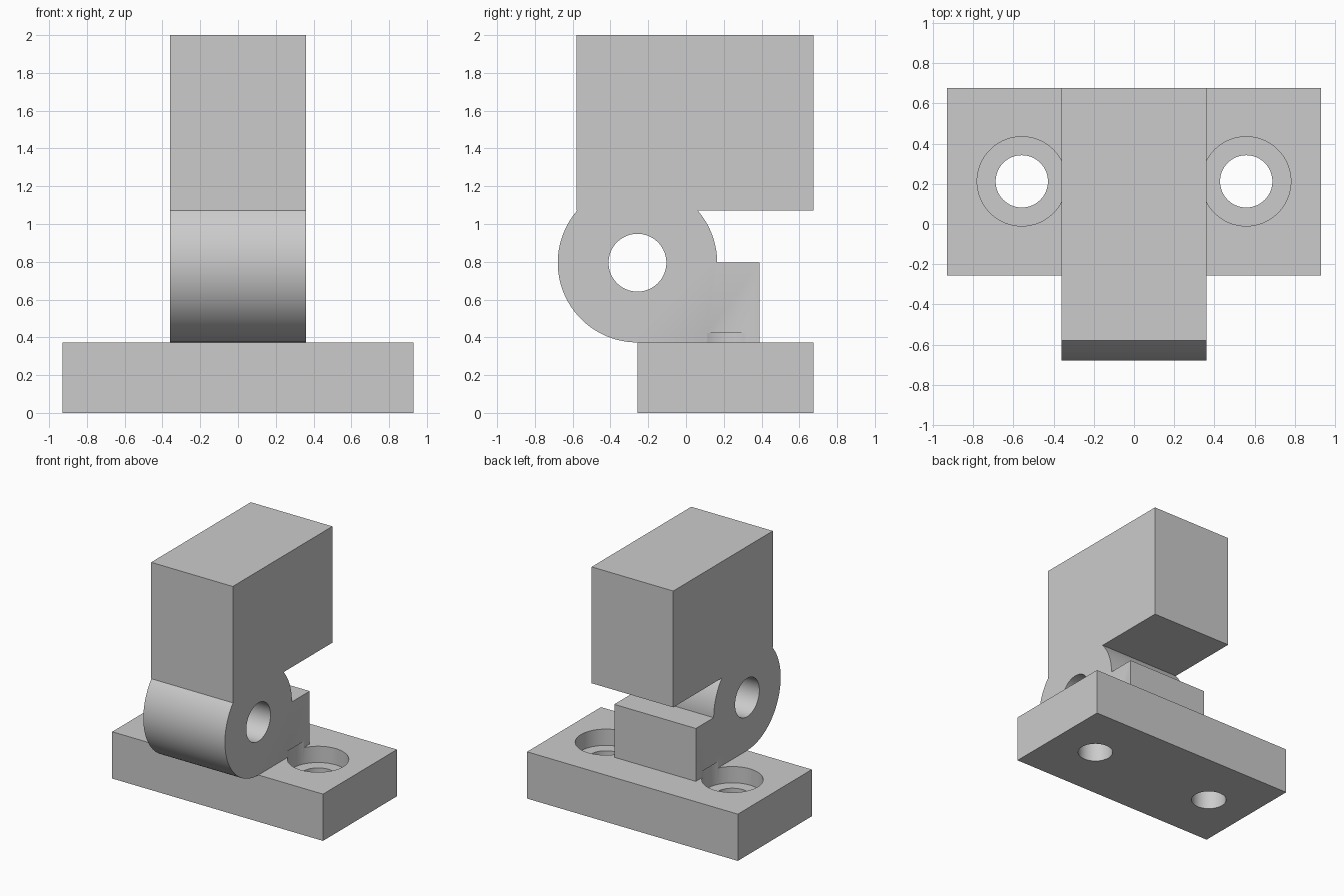
import bpy, bmesh
from math import asin, cos, sin, pi, radians

cube = bpy.data.objects.get("Cube")
if cube:
    bpy.data.objects.remove(cube, do_unlink=True)

# Main dimensions
BASE_TOP = 0.373
PIVOT_Y, PIVOT_Z, BARREL_R = -0.257, 0.795, 0.422
HALF_WIDTH, BACK = 0.36, 0.675
BLOCK_Z = 1.072

grey = bpy.data.materials.new("plain grey")
grey.use_nodes = True
colour = (0.6, 0.6, 0.6, 1)
grey.diffuse_color = colour
grey.node_tree.nodes["Principled BSDF"].inputs["Base Color"].default_value = colour


def extrude_x(name, profile, half):
    """Solid made by extruding a (y, z) profile along x."""
    bm = bmesh.new()
    face = bm.faces.new([bm.verts.new((-half, y, z)) for y, z in profile])
    out = bmesh.ops.extrude_face_region(bm, geom=[face])
    moved = [v for v in out["geom"] if isinstance(v, bmesh.types.BMVert)]
    bmesh.ops.translate(bm, vec=(2 * half, 0, 0), verts=moved)
    bmesh.ops.recalc_face_normals(bm, faces=bm.faces)
    mesh = bpy.data.meshes.new(name)
    bm.to_mesh(mesh)
    bm.free()
    obj = bpy.data.objects.new(name, mesh)
    bpy.context.collection.objects.link(obj)
    mesh.materials.append(grey)
    return obj


def cylinder(name, radius, depth, location, rotation=(0, 0, 0)):
    bpy.ops.mesh.primitive_cylinder_add(vertices=96, radius=radius, depth=depth,
                                        location=location, rotation=rotation)
    obj = bpy.context.object
    obj.name = name
    obj.hide_render = True
    obj.data.materials.append(grey)
    return obj


def combine(target, other, operation):
    """Apply a boolean and remove the helper."""
    bpy.context.view_layer.objects.active = target
    mod = target.modifiers.new("combine", "BOOLEAN")
    mod.operation, mod.object, mod.solver = operation, other, "EXACT"
    bpy.ops.object.modifier_apply(modifier=mod.name)
    bpy.data.objects.remove(other, do_unlink=True)


def arc(start, end, steps):
    angles = [start + (end - start) * i / steps for i in range(steps + 1)]
    return [(PIVOT_Y + BARREL_R * cos(a), PIVOT_Z + BARREL_R * sin(a)) for a in angles]


# Base plate
bracket = extrude_x("hinge_bracket", [(PIVOT_Y, 0), (BACK, 0), (BACK, BASE_TOP),
                                      (PIVOT_Y, BASE_TOP)], 0.93)

# Upright: top block, round barrel and rear foot in one profile
meet = asin((BLOCK_Z - PIVOT_Z) / BARREL_R)
profile = [(BACK, BLOCK_Z), (BACK, 2), (-0.58, 2), (-0.58, BLOCK_Z)]
profile += arc(pi - meet, 1.5 * pi, 40)
profile += [(0.39, BASE_TOP), (0.39, PIVOT_Z)]
profile += arc(0, meet, 14)
combine(bracket, extrude_x("upright", profile, HALF_WIDTH), "UNION")

# Pivot bore through the barrel
combine(bracket, cylinder("pivot_bore", 0.153, 2, (0, PIVOT_Y, PIVOT_Z),
                          (0, pi / 2, 0)), "DIFFERENCE")

# Counterbored screw holes; the wide part also nicks the rear foot
FLOOR, NICK_TOP = 0.243, 0.423
for side in (-1, 1):
    x, y = side * 0.558, 0.212
    combine(bracket, cylinder("screw_hole", 0.13, 1, (x, y, 0)), "DIFFERENCE")
    combine(bracket, cylinder("counterbore", 0.222, NICK_TOP - FLOOR,
                              (x, y, (FLOOR + NICK_TOP) / 2)), "DIFFERENCE")

bpy.ops.object.select_all(action="DESELECT")
bracket.select_set(True)
bpy.context.view_layer.objects.active = bracket
bpy.ops.object.shade_smooth_by_angle(angle=radians(30))
